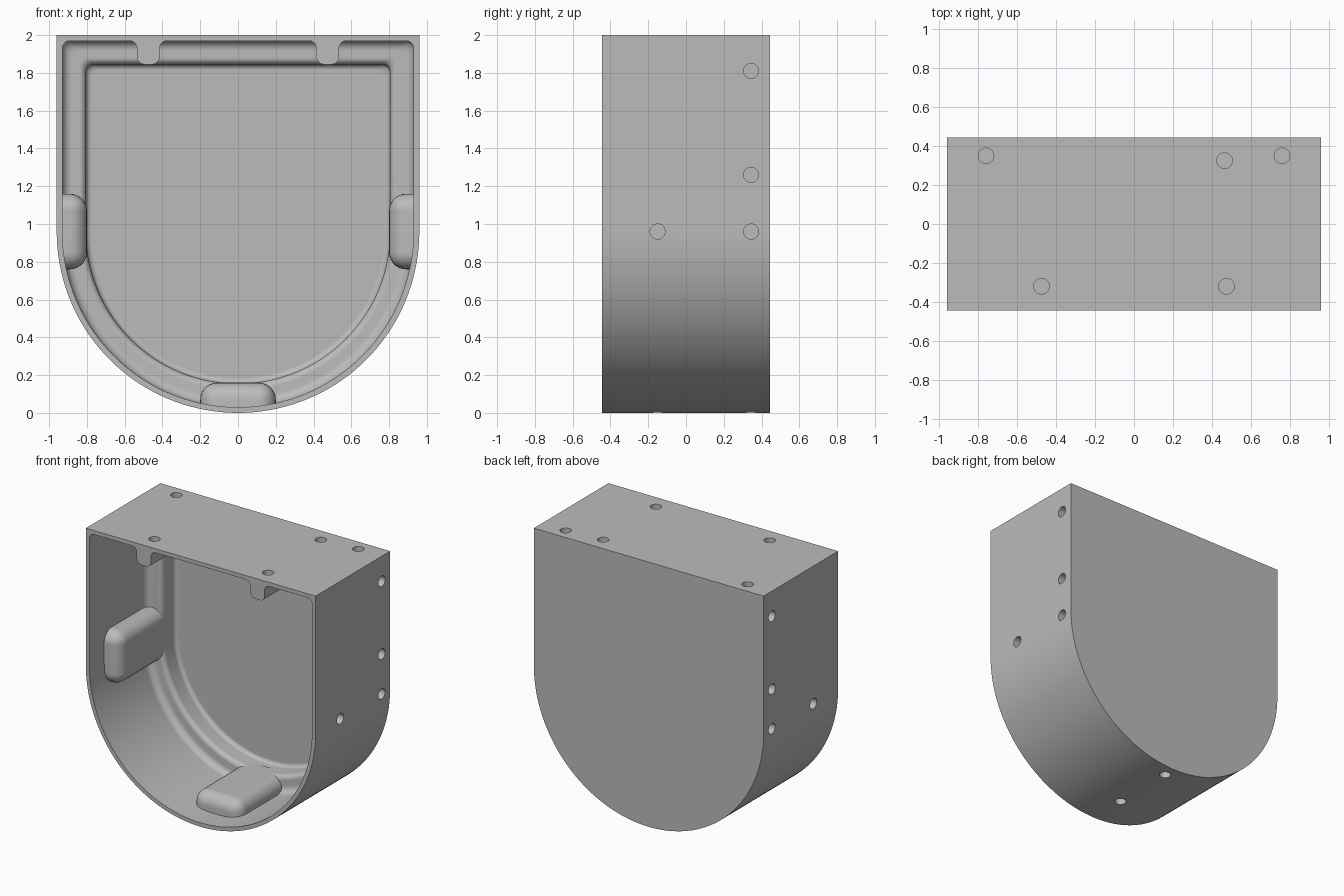
import bpy, bmesh
from math import sin, cos, pi
from mathutils import Matrix, Vector

if "Cube" in bpy.data.objects:
    bpy.data.objects.remove(bpy.data.objects["Cube"])

R, HALF_Y = 0.96, 0.445          # outer radius and half depth
WALL, LEDGE = 0.03, 0.155        # insets of the thin wall and the thick rear ledge
LEDGE_Y, FLOOR_Y = 0.24, 0.40

grey = bpy.data.materials.new("plain grey")
grey.use_nodes = True
grey.diffuse_color = (0.5, 0.5, 0.5, 1)
grey.node_tree.nodes["Principled BSDF"].inputs["Base Color"].default_value = (0.5, 0.5, 0.5, 1)


def finish(bm, name):
    bmesh.ops.recalc_face_normals(bm, faces=bm.faces)
    mesh = bpy.data.meshes.new(name)
    bm.to_mesh(mesh)
    bm.free()
    mesh.materials.append(grey)
    obj = bpy.data.objects.new(name, mesh)
    bpy.context.collection.objects.link(obj)
    return obj


def arc(cx, cz, r, start, end, n):
    angles = [start + (end - start) * i / n for i in range(n + 1)]
    return [(cx + r * cos(a), cz + r * sin(a)) for a in angles]


def u_outline(inset, corner=0.0):
    """Round-bottomed outline with a flat top, moved inward by inset."""
    w, top = R - inset, 2 - inset
    pts = arc(0, R, w, pi, 2 * pi, 72)
    if corner:
        pts += arc(w - corner, top - corner, corner, 0, pi / 2, 6)
        pts += arc(corner - w, top - corner, corner, pi / 2, pi, 6)
    else:
        pts += [(w, top), (-w, top)]
    return pts


def loft(name, rings):
    """Skin a list of (outline, y) sections and cap both ends."""
    bm = bmesh.new()
    loops = [[bm.verts.new((x, y, z)) for x, z in pts] for pts, y in rings]
    for a, b in zip(loops, loops[1:]):
        for i in range(len(a)):
            j = (i + 1) % len(a)
            bm.faces.new((a[i], a[j], b[j], b[i]))
    bm.faces.new(loops[0])
    bm.faces.new(loops[-1])
    return finish(bm, name)


def combine(target, other, operation):
    mod = target.modifiers.new(operation, "BOOLEAN")
    mod.operation, mod.solver, mod.object = operation, "EXACT", other
    bpy.context.view_layer.objects.active = target
    bpy.ops.object.modifier_apply(modifier=mod.name)
    bpy.data.objects.remove(other)


# Outer body
body = loft("housing", [(u_outline(0), -HALF_Y), (u_outline(0), HALF_Y)])

# Stepped cavity: fillet at the wall, rounded ledge edge, fillet at the floor
f, g, h = 0.05, 0.035, 0.03
steps = [(WALL, -0.6)]
steps += arc(WALL + f, LEDGE_Y - f, f, pi, pi / 2, 6)
steps += arc(LEDGE - g, LEDGE_Y + g, g, -pi / 2, 0, 6)
steps += arc(LEDGE + h, FLOOR_Y - h, h, pi, pi / 2, 6)
cavity = loft("cavity_cutter", [(u_outline(d, 0.04), y) for d, y in steps])
combine(body, cavity, "DIFFERENCE")


# Rounded screw pads on both sides and at the bottom
def pad(name, turn):
    bm = bmesh.new()
    bmesh.ops.create_cube(bm, size=1)
    low, high = Vector((-0.2, -0.27, 0.025)), Vector((0.2, 0.33, 0.16))
    for v in bm.verts:
        v.co = [lo + (c + 0.5) * (hi - lo) for c, lo, hi in zip(v.co, low, high)]
    edges = [e for e in bm.edges
             if max(v.co.z for v in e.verts) > 0.1 and min(v.co.y for v in e.verts) < 0]
    edges = [e for e in edges if not all(v.co.y > 0 for v in e.verts)]
    bmesh.ops.bevel(bm, geom=edges, offset=0.09, segments=7, profile=0.5, affect="EDGES")
    bmesh.ops.rotate(bm, verts=bm.verts, cent=(0, 0, R), matrix=Matrix.Rotation(turn, 3, "Y"))
    return finish(bm, name)


for name, turn in (("bottom_pad", 0), ("left_pad", -pi / 2), ("right_pad", pi / 2)):
    combine(body, pad(name, turn), "UNION")

# Hanging screw posts at the front of the top wall, flared where they meet it
for side in (-1, 1):
    half = [(0.1, 1.985)] + arc(0.1, 1.93, 0.04, pi / 2, pi, 6)
    half += arc(0.02, 1.885, 0.04, 0, -pi / 2, 6)
    outline = half + [(-x, z) for x, z in reversed(half)]
    outline = [(x + side * 0.475, z) for x, z in outline]
    combine(body, loft("post", [(outline, -HALF_Y), (outline, -0.2)]), "UNION")

# Blind screw holes
bm = bmesh.new()


def hole(x, y, z, axis):
    spin = Matrix.Rotation(pi / 2, 4, "Y") if axis == "X" else Matrix()
    bmesh.ops.create_cone(bm, cap_ends=True, segments=32, radius1=0.04, radius2=0.04,
                          depth=0.24, matrix=Matrix.Translation((x, y, z)) @ spin)


for x, y in ((-0.76, 0.35), (0.76, 0.35), (0.465, 0.325), (-0.475, -0.32), (0.475, -0.32)):
    hole(x, y, 2, "Z")
for side in (-R, R):
    for y, z in ((0.345, 1.81), (0.345, 1.26), (0.345, R), (-0.15, R)):
        hole(side, y, z, "X")
for y in (0.345, -0.15):
    hole(0, y, 0, "Z")
combine(body, finish(bm, "hole_cutter"), "DIFFERENCE")

# Smooth curved surfaces, keep hard edges and flat faces crisp
bpy.ops.object.select_all(action="DESELECT")
body.select_set(True)
bpy.context.view_layer.objects.active = body
bpy.ops.object.shade_smooth_by_angle(angle=pi / 6)
weighted = body.modifiers.new("even_normals", "WEIGHTED_NORMAL")
weighted.keep_sharp = True
